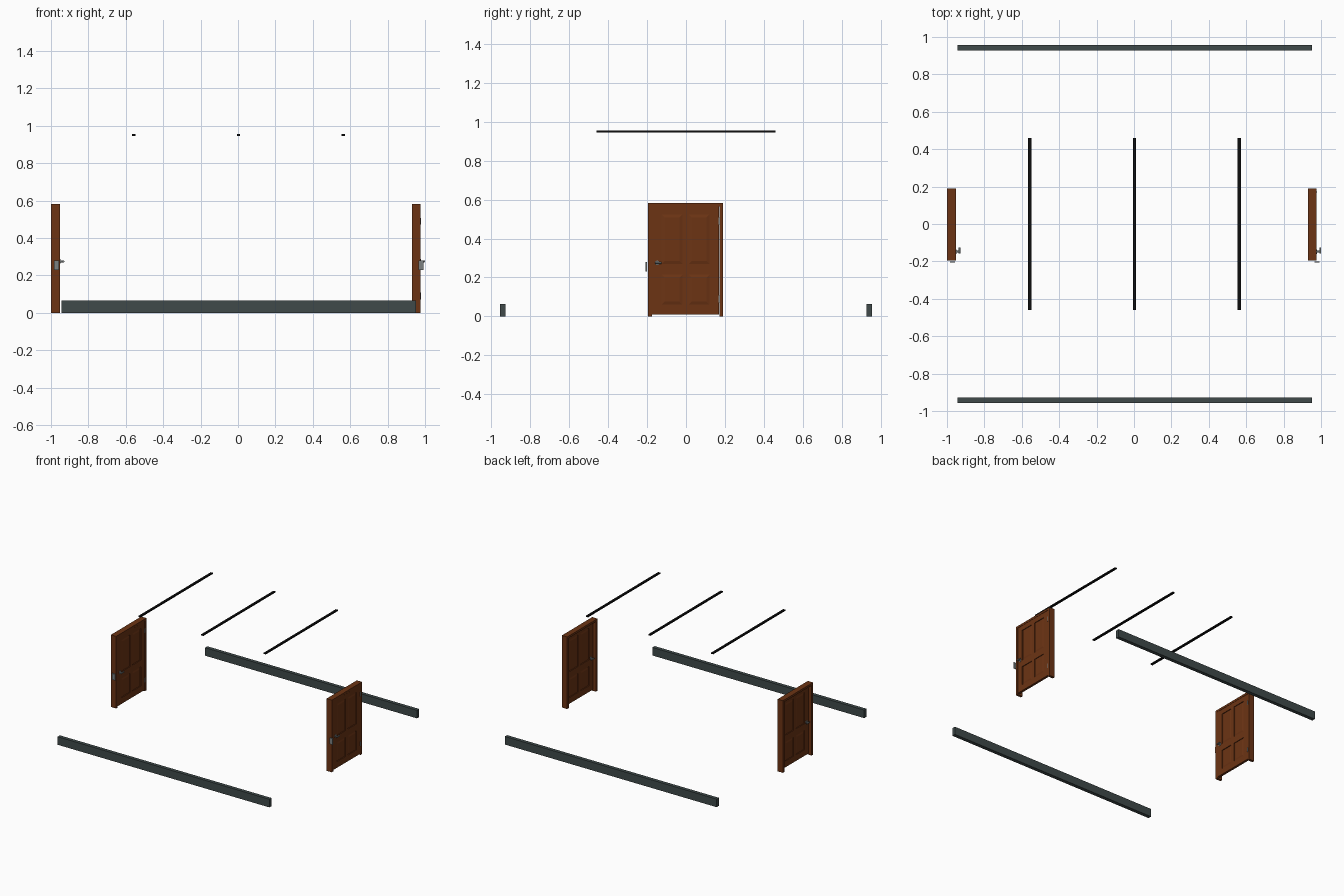
import bpy, bmesh, math
from mathutils import Matrix, Vector

if "Cube" in bpy.data.objects:
    bpy.data.objects.remove(bpy.data.objects["Cube"])

def material(name, rgb):
    m = bpy.data.materials.new(name)
    m.diffuse_color = (*rgb, 1)
    m.use_nodes = True
    m.node_tree.nodes["Principled BSDF"].inputs["Base Color"].default_value = m.diffuse_color
    return m

WOOD = material("brown wood", (0.150, 0.034, 0.007))
SLATE = material("slate grey", (0.050, 0.068, 0.068))
BLACK = material("black", (0.004, 0.004, 0.004))
METAL = material("grey metal", (0.20, 0.22, 0.22))

def add_box(bm, lo, hi):
    lo, hi = Vector(lo), Vector(hi)
    bmesh.ops.create_cube(bm, size=1, matrix=Matrix.Translation((lo + hi) / 2)
                          @ Matrix.Diagonal((*(hi - lo), 1)))

def add_cyl(bm, centre, radius, length, axis):
    rot = Matrix.Rotation(math.pi / 2, 4, 'Y' if axis == 'X' else 'X')
    bmesh.ops.create_cone(bm, cap_ends=True, segments=16, radius1=radius, radius2=radius,
                          depth=length, matrix=Matrix.Translation(centre) @ rot)

def add_raised_field(bm, x, side, y0, y1, z0, z1):
    # sloped raised field of a door panel, facing +x or -x
    s, h = 0.016, 0.004 * side
    base = [bm.verts.new((x, y, z)) for y, z in ((y0, z0), (y1, z0), (y1, z1), (y0, z1))]
    top = [bm.verts.new((x + h, y, z)) for y, z in
           ((y0 + s, z0 + s), (y1 - s, z0 + s), (y1 - s, z1 - s), (y0 + s, z1 - s))]
    bm.faces.new(top)
    for i in range(4):
        j = (i + 1) % 4
        bm.faces.new((base[i], base[j], top[j], top[i]))
    bm.faces.new(base[::-1])

def finish(bm, name, mat, location=(0, 0, 0), smooth=False):
    bmesh.ops.recalc_face_normals(bm, faces=bm.faces)
    me = bpy.data.meshes.new(name)
    bm.to_mesh(me)
    bm.free()
    me.materials.append(mat)
    ob = bpy.data.objects.new(name, me)
    ob.location = location
    bpy.context.collection.objects.link(ob)
    if smooth:
        bpy.ops.object.select_all(action='DESELECT')
        ob.select_set(True)
        bpy.context.view_layer.objects.active = ob
        bpy.ops.object.shade_smooth_by_angle(angle=math.radians(40))
    return ob

def box(name, lo, hi, mat):
    bm = bmesh.new()
    add_box(bm, lo, hi)
    return finish(bm, name, mat)

D, Y0, Y1, H = 0.047, -0.196, 0.191, 0.583   # frame depth, width and height
POST, HEAD = 0.020, 0.017
B0, B1 = 0.027, D - 0.001                    # leaf back and front
COLS = ((-0.125, -0.018), (0.014, 0.121))
ROWS = ((0.060, 0.215), (0.270, 0.525))

def door(side, x, plate_x):
    loc = (x, 0, 0)
    # frame: two posts and a head
    bm = bmesh.new()
    add_box(bm, (0, Y0, 0), (D, Y0 + POST, H - HEAD))
    add_box(bm, (0, Y1 - POST, 0), (D, Y1, H - HEAD))
    add_box(bm, (0, Y0, H - HEAD), (D, Y1, H))
    finish(bm, side + "_door_frame", WOOD, loc)

    # leaf: stiles, rails and four recessed panels
    y0, y1, z0, z1 = Y0 + POST + 0.001, Y1 - POST - 0.001, 0.010, H - HEAD - 0.001
    bm = bmesh.new()
    for a, b in ((y0, COLS[0][0]), (COLS[1][1], y1)):
        add_box(bm, (B0, a, z0), (B1, b, z1))
    for a, b in ((z0, ROWS[0][0]), (ROWS[0][1], ROWS[1][0]), (ROWS[1][1], z1)):
        add_box(bm, (B0, COLS[0][0], a), (B1, COLS[1][1], b))
    for r in ROWS:
        add_box(bm, (B0, COLS[0][1], r[0]), (B1, COLS[1][0], r[1]))
        for c in COLS:
            add_box(bm, (B0 + 0.006, c[0], r[0]), (B1 - 0.006, c[1], r[1]))
            add_raised_field(bm, B1 - 0.006, 1, *c, *r)
            add_raised_field(bm, B0 + 0.006, -1, *c, *r)
    finish(bm, side + "_door_leaf", WOOD, loc)

    # lever handles on both faces
    bm = bmesh.new()
    for face, s in ((B1, 1), (B0, -1)):
        add_cyl(bm, (face + s * 0.002, -0.148, 0.275), 0.012, 0.004, 'X')
        add_cyl(bm, (face + s * 0.011, -0.148, 0.275), 0.005, 0.018, 'X')
        add_cyl(bm, (face + s * 0.0205, -0.142, 0.275), 0.005, 0.034, 'Y')
    finish(bm, side + "_door_handle", METAL, loc, smooth=True)

    # hinges and the lock plate on the edge
    bm = bmesh.new()
    for z in (0.09, 0.49):
        add_box(bm, (D - 0.002, Y1 - POST - 0.003, z - 0.018), (D + 0.002, Y1 - POST + 0.003, z + 0.018))
    finish(bm, side + "_door_hinges", METAL, loc)
    box(side + "_lock_plate", (plate_x, Y0 - 0.011, 0.230), (plate_x + 0.027, Y0 - 0.004, 0.280), METAL)

door("left", -1.0, -0.983)
door("right", 0.929, 0.965)

# skirting boards
for name, s in (("front", -1), ("back", 1)):
    a, b = sorted((s * 0.957, s * 0.928))
    box(name + "_skirting", (-0.944, a, 0), (0.951, b, 0.065), SLATE)

# ceiling strips
for i, x in enumerate((-0.557, 0.003, 0.562)):
    box(f"ceiling_strip_{i + 1}", (x - 0.009, -0.461, 0.945), (x + 0.009, 0.461, 0.955), BLACK)
